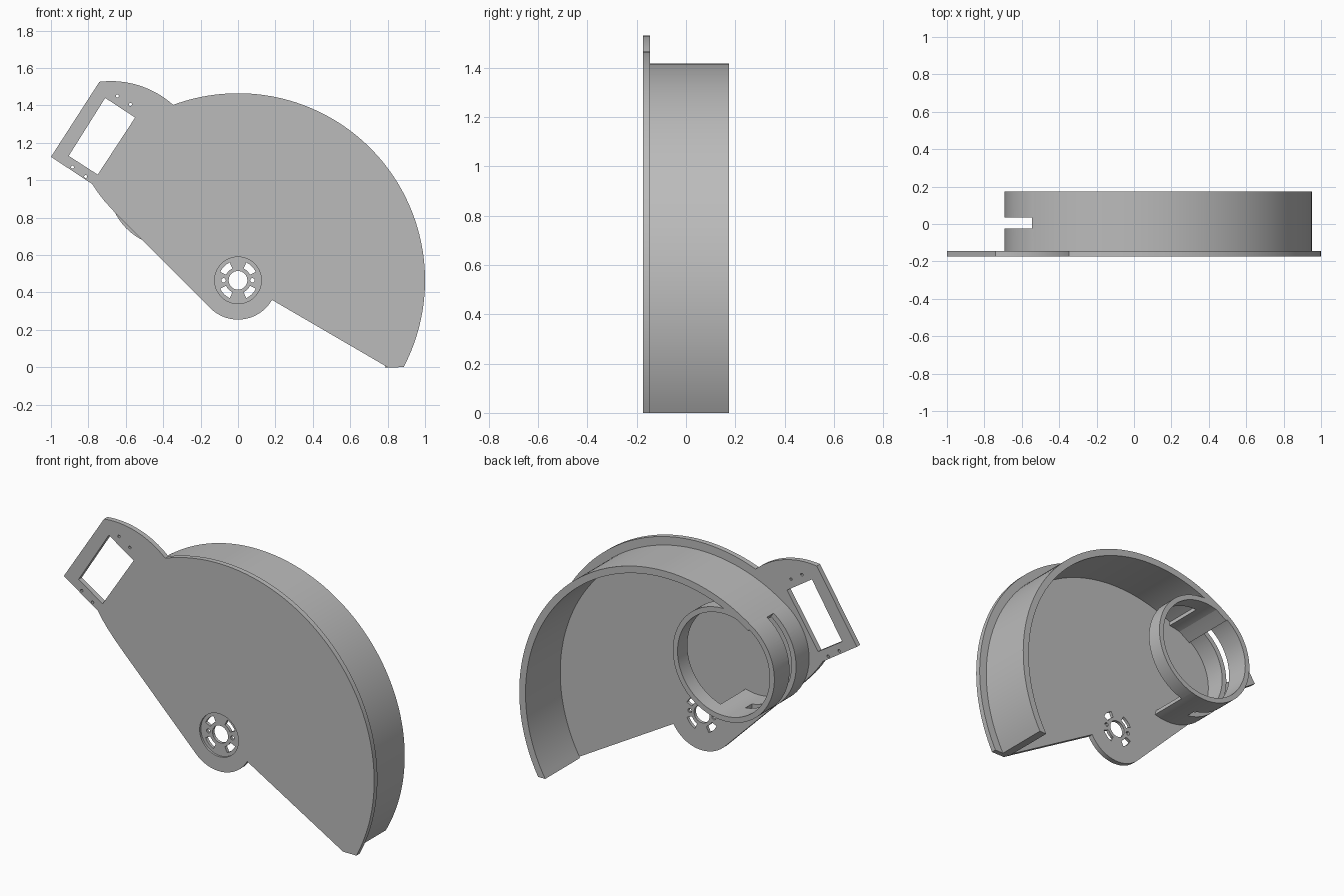
import bpy, bmesh
from math import sin, cos, asin, radians, degrees
from mathutils import Matrix

if "Cube" in bpy.data.objects:
    bpy.data.objects.remove(bpy.data.objects["Cube"])

grey = bpy.data.materials.new("plain_grey")
grey.use_nodes = True
grey.diffuse_color = (0.5, 0.5, 0.5, 1)
grey.node_tree.nodes["Principled BSDF"].inputs["Base Color"].default_value = (0.5, 0.5, 0.5, 1)

HUB = (0, 0.465)                 # pivot centre (x, z)
WALL_R, WALL_T = 0.952, 0.04     # guard rim wall
DUCT_R, DUCT_T = 0.327, 0.03     # dust duct, touching the rim wall from inside
DUCT = (-0.692 + DUCT_R, 0.973)
FRONT, PLATE_BACK, BACK = -0.175, -0.145, 0.175


def arc(centre, r, a0, a1, steps=32):
    angles = [radians(a0 + (a1 - a0) * i / steps) for i in range(steps + 1)]
    return [(centre[0] + r * cos(a), centre[1] + r * sin(a)) for a in angles]


def circle(centre, r, steps=32):
    return arc(centre, r, 0, 360, steps)[:-1]


def band(centre, r_out, r_in, a0, a1, steps=32):
    return arc(centre, r_out, a0, a1, steps) + arc(centre, r_in, a1, a0, steps)


def slab(name, loops, y0, y1):
    """Fill x-z outlines (inner loops become holes) and extrude from y0 to y1."""
    curve = bpy.data.curves.new(name, 'CURVE')
    curve.dimensions, curve.fill_mode = '2D', 'BOTH'
    curve.extrude = (y1 - y0) / 2
    for pts in loops:
        spline = curve.splines.new('POLY')
        spline.points.add(len(pts) - 1)
        for p, (x, z) in zip(spline.points, pts):
            p.co = (x, z, 0, 1)
        spline.use_cyclic_u = True
    helper = bpy.data.objects.new(name + "_outline", curve)
    bpy.context.collection.objects.link(helper)
    dg = bpy.context.evaluated_depsgraph_get()
    mesh = bpy.data.meshes.new_from_object(helper.evaluated_get(dg))
    bpy.data.objects.remove(helper)
    mesh.transform(Matrix.Translation((0, (y0 + y1) / 2, 0)) @ Matrix.Rotation(radians(90), 4, 'X'))
    bm = bmesh.new()
    bm.from_mesh(mesh)
    bmesh.ops.remove_doubles(bm, verts=bm.verts, dist=1e-5)
    bmesh.ops.recalc_face_normals(bm, faces=bm.faces)
    bm.to_mesh(mesh)
    bm.free()
    mesh.materials.clear()
    mesh.materials.append(grey)
    obj = bpy.data.objects.new(name, mesh)
    bpy.context.collection.objects.link(obj)
    return obj


# Side plate: big disc sector, mounting lobe, and pivot boss in one outline
outline = arc(HUB, 1.0, -27.7, 110.5, 72)
outline += arc((-0.68, 1.03), 0.5, 48, 97, 20)
outline += [(-1, 1.125), (-0.78, 0.98), (-0.75, 0.935), (-0.715, 0.89), (-0.67, 0.84), (-0.62, 0.788)]
outline += arc(HUB, 0.21, 225, 330, 24)
outline += [(0.80, 0)]
window = [(-0.71, 1.44), (-0.55, 1.335), (-0.75, 1.03), (-0.905, 1.13)]
screws = [(-0.645, 1.45), (-0.575, 1.405), (-0.885, 1.07), (-0.815, 1.02)]
plate = slab("side_plate", [outline, window, circle(HUB, 0.125, 48)]
             + [circle(s, 0.008, 12) for s in screws], FRONT, PLATE_BACK)

# Recessed pivot disc with bore, four arc slots and two pin holes
holes = [circle(HUB, 0.05)]
holes += [band(HUB, 0.105, 0.07, a, a + 40, 8) for a in (25, 115, 205, 295)]
holes += [circle((side * 0.077, HUB[1]), 0.012, 12) for side in (-1, 1)]
hub = slab("pivot_disc", [circle(HUB, 0.125, 48)] + holes, FRONT + 0.012, PLATE_BACK)

# Rim wall, its lower end cut level with the ground
r_in = WALL_R - WALL_T
start_out, start_in = (degrees(asin(-HUB[1] / r)) for r in (WALL_R, r_in))
rim = slab("rim_wall", [arc(HUB, WALL_R, start_out, 125, 72) + arc(HUB, r_in, 125, start_in, 72)],
           PLATE_BACK, BACK)

# Dust duct: full-depth outer shell, with a shallow ring closing the inner side
duct_in = DUCT_R - DUCT_T
shell = slab("duct_shell", [band(DUCT, DUCT_R, duct_in, 93, 286, 56)], PLATE_BACK, BACK)
ring = slab("duct_ring", [band(DUCT, DUCT_R, duct_in, 286, 453, 48)], 0.085, BACK)

# Strap slot cut around the duct shell
cutter = slab("slot_cutter", [band(DUCT, DUCT_R + 0.05, duct_in - 0.05, 116, 262, 40)], -0.025, 0.035)
cutter.hide_render = True
mod = shell.modifiers.new("slot", 'BOOLEAN')
mod.operation, mod.solver, mod.object = 'DIFFERENCE', 'EXACT', cutter
dg = bpy.context.evaluated_depsgraph_get()
cut_mesh = bpy.data.meshes.new_from_object(shell.evaluated_get(dg))
shell.modifiers.clear()
shell.data = cut_mesh
bpy.data.objects.remove(cutter)

# Smooth curved walls, keep edges crisp
bpy.ops.object.select_all(action='DESELECT')
for obj in (plate, hub, rim, shell, ring):
    obj.select_set(True)
    bpy.context.view_layer.objects.active = obj
bpy.ops.object.shade_smooth_by_angle(angle=radians(30))
